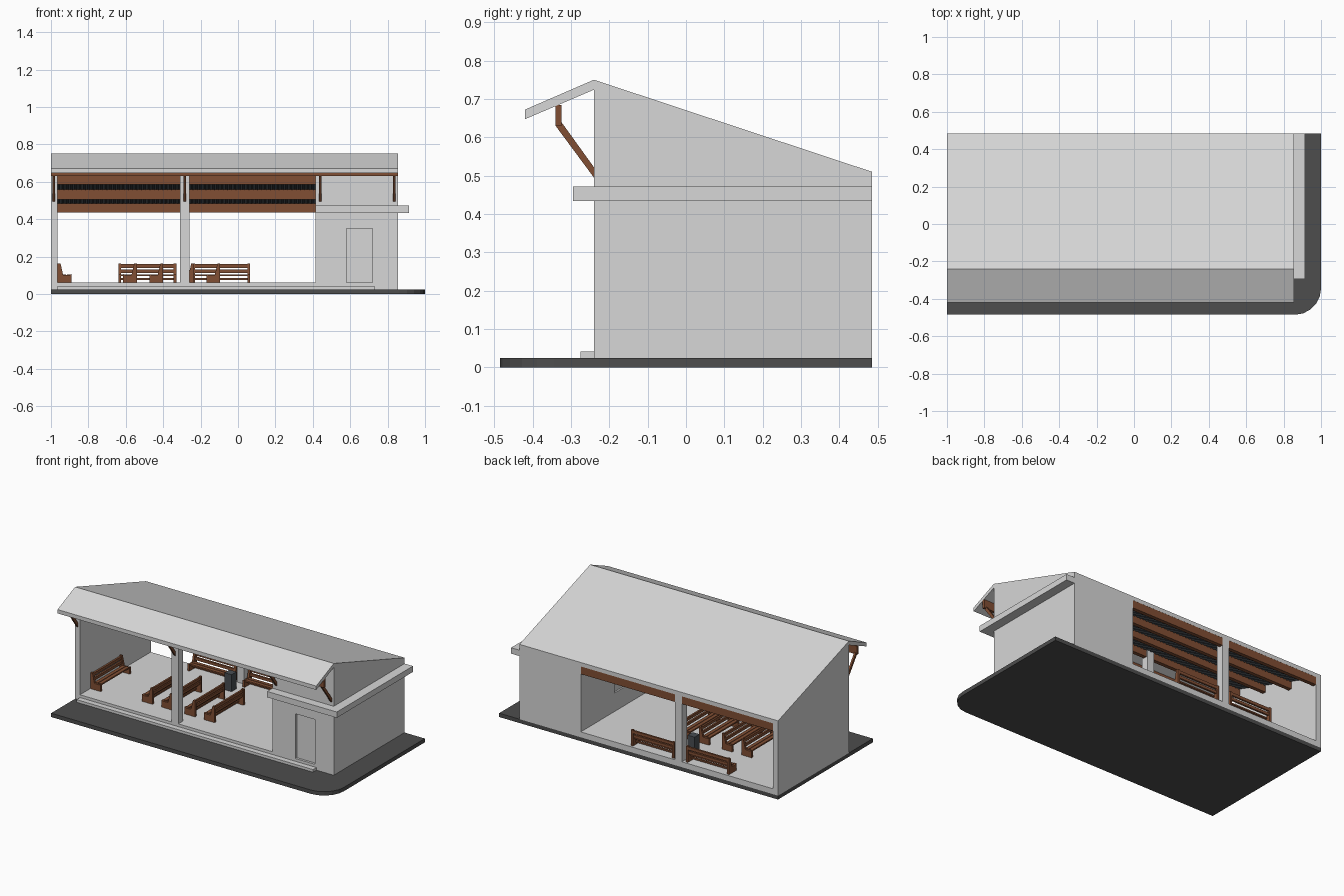
import bpy, bmesh, math
from mathutils import Matrix, Vector

cube = bpy.data.objects.get("Cube")
if cube:
    bpy.data.objects.remove(cube, do_unlink=True)


def material(name, r, g, b):
    m = bpy.data.materials.new(name)
    m.use_nodes = True
    m.diffuse_color = (r, g, b, 1)
    m.node_tree.nodes["Principled BSDF"].inputs["Base Color"].default_value = (r, g, b, 1)
    return m


PLASTER = material("pale grey plaster", 0.68, 0.68, 0.68)
ASPHALT = material("dark asphalt", 0.075, 0.075, 0.075)
WOOD = material("brown wood", 0.22, 0.077, 0.033)
METAL = material("dark metal", 0.065, 0.075, 0.085)


def finish(name, bm, mat):
    bmesh.ops.recalc_face_normals(bm, faces=bm.faces)
    me = bpy.data.meshes.new(name)
    bm.to_mesh(me)
    bm.free()
    me.materials.append(mat)
    ob = bpy.data.objects.new(name, me)
    bpy.context.collection.objects.link(ob)
    return ob


def extrude_loop(bm, points, offset):
    face = bm.faces.new([bm.verts.new(p) for p in points])
    new = bmesh.ops.extrude_face_region(bm, geom=[face])["geom"]
    bmesh.ops.translate(bm, vec=offset, verts=[g for g in new if isinstance(g, bmesh.types.BMVert)])


def add_prism(bm, profile, x0, x1):
    """Extrude a (y, z) profile along x."""
    extrude_loop(bm, [(x0, y, z) for y, z in profile], (x1 - x0, 0, 0))


def prism(name, profile, x0, x1, mat):
    bm = bmesh.new()
    add_prism(bm, profile, x0, x1)
    return finish(name, bm, mat)


def rect(y0, y1, z0, z1):
    return [(y0, z0), (y1, z0), (y1, z1), (y0, z1)]


def box(name, x0, x1, y0, y1, z0, z1, mat):
    return prism(name, rect(y0, y1, z0, z1), x0, x1, mat)


def cut(target, x0, x1, y0, y1, z0, z1):
    """Cut a box-shaped recess out of an object."""
    cutter = box("cutter", x0, x1, y0, y1, z0, z1, PLASTER)
    cutter.hide_render = True
    mod = target.modifiers.new("recess", "BOOLEAN")
    mod.operation = "DIFFERENCE"
    mod.solver = "EXACT"
    mod.object = cutter
    bpy.context.view_layer.objects.active = target
    bpy.ops.object.modifier_apply(modifier=mod.name)
    bpy.data.objects.remove(cutter, do_unlink=True)


# Main dimensions
LEFT, RIGHT = -1.0, 0.855
INNER, ROOM = -0.965, 0.415
FRONT, BACK = -0.24, 0.485
GROUND, FLOOR = 0.025, 0.06


def ceiling(y):
    return 0.724 - (y - FRONT) * 0.331


# Paved base with one rounded corner
R = 0.14
outline = [(-1, BACK), (-1, -BACK)]
for i in range(6):
    a = -math.pi / 2 + i * math.pi / 10
    outline.append((1 - R + R * math.cos(a), R - BACK + R * math.sin(a)))
outline.append((1, BACK))
bm = bmesh.new()
extrude_loop(bm, [(x, y, 0) for x, y in outline], (0, 0, GROUND))
finish("paved_base", bm, ASPHALT)

# Floor and front step
box("floor", INNER, ROOM, FRONT, BACK, GROUND, FLOOR, PLASTER)
box("front_step", INNER, 0.73, -0.275, FRONT, GROUND, 0.042, PLASTER)

# Gable wall and closed room share one profile
gable = [(FRONT, GROUND), (BACK, GROUND), (BACK, ceiling(BACK)), (FRONT, ceiling(FRONT))]
prism("gable_wall", gable, LEFT, INNER, PLASTER)
room = prism("closed_room", gable, ROOM, RIGHT, PLASTER)
cut(room, 0.58, 0.72, FRONT - 0.02, FRONT + 0.015, FLOOR, 0.35)
cut(room, ROOM - 0.02, ROOM + 0.01, -0.1, 0.14, 0.18, 0.36)

# Roof with front overhang
prism("roof", [(-0.42, 0.672), (FRONT, 0.75), (BACK, 0.51), (BACK, ceiling(BACK)),
               (FRONT, ceiling(FRONT)), (-0.42, 0.647)], LEFT, RIGHT, PLASTER)

# Ledge wrapping the closed room
bm = bmesh.new()
ledge = [(ROOM, -0.295), (0.915, -0.295), (0.915, BACK), (RIGHT, BACK), (RIGHT, FRONT), (ROOM, FRONT)]
extrude_loop(bm, [(x, y, 0.434) for x, y in ledge], (0, 0, 0.038))
finish("ledge", bm, PLASTER)

# Posts in the front and back openings
for name, y0 in (("front_post", FRONT), ("back_post", BACK - 0.05)):
    prism(name, [(y0, FLOOR), (y0 + 0.05, FLOOR), (y0 + 0.05, ceiling(y0 + 0.05)),
                 (y0, ceiling(y0))], -0.31, -0.26, PLASTER)

# Corrugated ceiling sheet
bm = bmesh.new()
COUNT = 120
previous = None
for i in range(COUNT + 1):
    x = INNER + (ROOM - INNER) * i / COUNT
    drop = 0.002 + 0.008 * (i % 2)
    pair = [bm.verts.new((x, y, ceiling(y) - drop)) for y in (FRONT + 0.01, BACK - 0.005)]
    if previous:
        bm.faces.new((previous[0], pair[0], pair[1], previous[1]))
    previous = pair
sheet = finish("corrugated_ceiling", bm, METAL)
sheet.data.flip_normals()

# Roof beams
for i, y in enumerate((-0.21, 0.02, 0.25, 0.472)):
    top = ceiling(y) - 0.004
    box(f"roof_beam_{i + 1}", INNER, ROOM, y - 0.012, y + 0.012, top - 0.05 - 0.004 * (i == 2), top, WOOD)

# Overhang beam and its diagonal brackets
box("overhang_beam", LEFT, RIGHT, -0.34, -0.325, 0.63, 0.684, WOOD)
for i, x in enumerate((-0.985, -0.285, 0.44, 0.835)):
    prism(f"bracket_{i + 1}", [(-0.34, 0.63), (FRONT, 0.495), (FRONT, 0.522), (-0.325, 0.64)],
          x - 0.006, x + 0.006, WOOD)


# Slatted benches
def bench(name, x, y, turn, length=0.31):
    half = length / 2
    end = [(0.037, 0), (0.037, 0.103), (0.022, 0.103), (0.008, 0.042),
           (-0.022, 0.04), (-0.037, 0.046), (-0.037, 0)]
    bm = bmesh.new()
    for side in (-1, 1):
        add_prism(bm, end, side * half, side * (half - 0.014))
    slats = [rect(-0.034, -0.012, 0.036, 0.045), rect(-0.008, 0.014, 0.036, 0.045),
             rect(0.018, 0.03, 0.052, 0.07), rect(0.022, 0.034, 0.08, 0.099),
             rect(-0.005, 0.007, 0.014, 0.024)]
    for slat in slats:
        add_prism(bm, slat, 0.012 - half, half - 0.012)
    ob = finish(name, bm, WOOD)
    ob.matrix_world = Matrix.Translation(Vector((x, y, FLOOR))) @ Matrix.Rotation(math.radians(turn), 4, "Z")


bench("wall_bench", -0.927, 0.02, 90)
for i, x in enumerate((-0.577, -0.437, -0.272, -0.132)):
    bench(f"middle_bench_{i + 1}", x, 0.05, -90)
for i, x in enumerate((-0.485, -0.09)):
    bench(f"back_bench_{i + 1}", x, 0.435, 0)

# Litter bin
box("litter_bin", -0.31, -0.26, 0.305, 0.355, FLOOR, FLOOR + 0.11, METAL)
